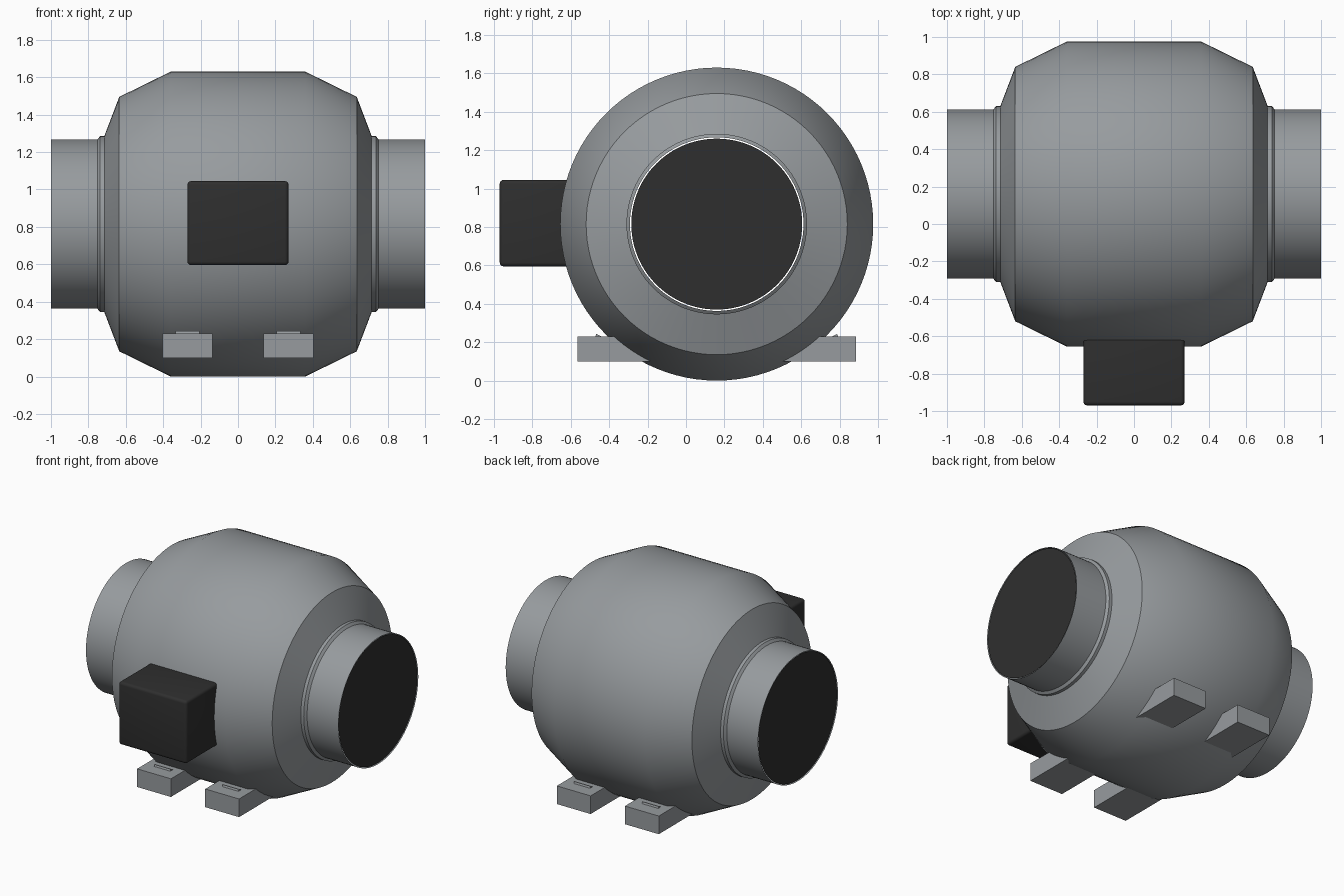
import bpy, bmesh, math
from mathutils import Matrix, Vector

default = bpy.data.objects.get("Cube")
if default:
    bpy.data.objects.remove(default, do_unlink=True)

AXIS_Y, AXIS_Z = 0.16, 0.815
SEGMENTS = 96


def material(name, colour):
    m = bpy.data.materials.new(name)
    m.use_nodes = True
    rgba = (*colour, 1)
    m.diffuse_color = rgba
    m.node_tree.nodes["Principled BSDF"].inputs["Base Color"].default_value = rgba
    return m


grey = material("painted grey", (0.31, 0.33, 0.345))
black = material("dark plastic", (0.028, 0.028, 0.028))


def finish(name, bm, mat, smooth=None):
    bmesh.ops.recalc_face_normals(bm, faces=bm.faces)
    mesh = bpy.data.meshes.new(name)
    bm.to_mesh(mesh)
    bm.free()
    mesh.materials.append(mat)
    ob = bpy.data.objects.new(name, mesh)
    bpy.context.collection.objects.link(ob)
    if smooth:
        bpy.ops.object.select_all(action='DESELECT')
        ob.select_set(True)
        bpy.context.view_layer.objects.active = ob
        bpy.ops.object.shade_smooth_by_angle(angle=math.radians(smooth))
    return ob


def lathe(name, profile, mat):
    """Spin (x, radius) points around the fan axis."""
    bm = bmesh.new()
    verts = [bm.verts.new((x, AXIS_Y, AXIS_Z + r)) for x, r in profile]
    edges = [bm.edges.new(pair) for pair in zip(verts, verts[1:])]
    bmesh.ops.spin(bm, geom=verts + edges, cent=(0, AXIS_Y, AXIS_Z),
                   axis=(1, 0, 0), angle=math.tau, steps=SEGMENTS)
    bmesh.ops.remove_doubles(bm, verts=bm.verts, dist=0.0005)
    return finish(name, bm, mat, 30)


def box(name, low, high, mat, bevel=0):
    low, high = Vector(low), Vector(high)
    bm = bmesh.new()
    bmesh.ops.create_cube(bm, size=1)
    for v in bm.verts:
        v.co = (low + high) / 2 + v.co * (high - low)
    if bevel:
        bmesh.ops.bevel(bm, geom=bm.edges[:], offset=bevel, segments=4,
                        profile=0.5, affect='EDGES')
    return finish(name, bm, mat, 35 if bevel else None)


# Barrel housing with stepped collars and open duct spigots
half = [(0.36, 0.815), (0.635, 0.68), (0.715, 0.47), (0.738, 0.47),
        (0.752, 0.452), (1.0, 0.452)]
lathe("fan_housing", [(-x, r) for x, r in reversed(half)] + half, grey)

# Dark discs closing the duct mouths
for side, label in ((1, "left"), (-1, "right")):
    bm = bmesh.new()
    place = Matrix.Translation((side * 0.996, AXIS_Y, AXIS_Z)) @ \
        Matrix.Rotation(side * math.pi / 2, 4, 'Y')
    bmesh.ops.create_circle(bm, cap_ends=True, segments=SEGMENTS,
                            radius=0.445, matrix=place)
    disc = finish(label + "_duct_mouth", bm, black)
    if disc.data.polygons[0].normal.x * side < 0:
        disc.data.flip_normals()

# Electrical box on the front of the housing
box("terminal_box", (-0.27, -0.97, 0.595), (0.27, -0.5, 1.045), black, 0.02)

# Mounting feet passing under the housing, each with a small raised tab per end
for x, label in ((0.27, "left"), (-0.27, "right")):
    box(label + "_foot", (x - 0.134, AXIS_Y - 0.725, 0.1),
        (x + 0.134, AXIS_Y + 0.725, 0.23), grey)
    for side, end in ((-1, "front"), (1, "back")):
        bm = bmesh.new()
        section = [(0.6, 0.229), (0.632, 0.229), (0.627, 0.243)]
        ends = [[bm.verts.new((x + dx, AXIS_Y + side * d, z))
                 for d, z in section] for dx in (-0.064, 0.064)]
        for ring in ends:
            bm.faces.new(ring)
        for i in range(3):
            j = (i + 1) % 3
            bm.faces.new((ends[0][i], ends[0][j], ends[1][j], ends[1][i]))
        finish(f"{label}_{end}_foot_tab", bm, grey)
